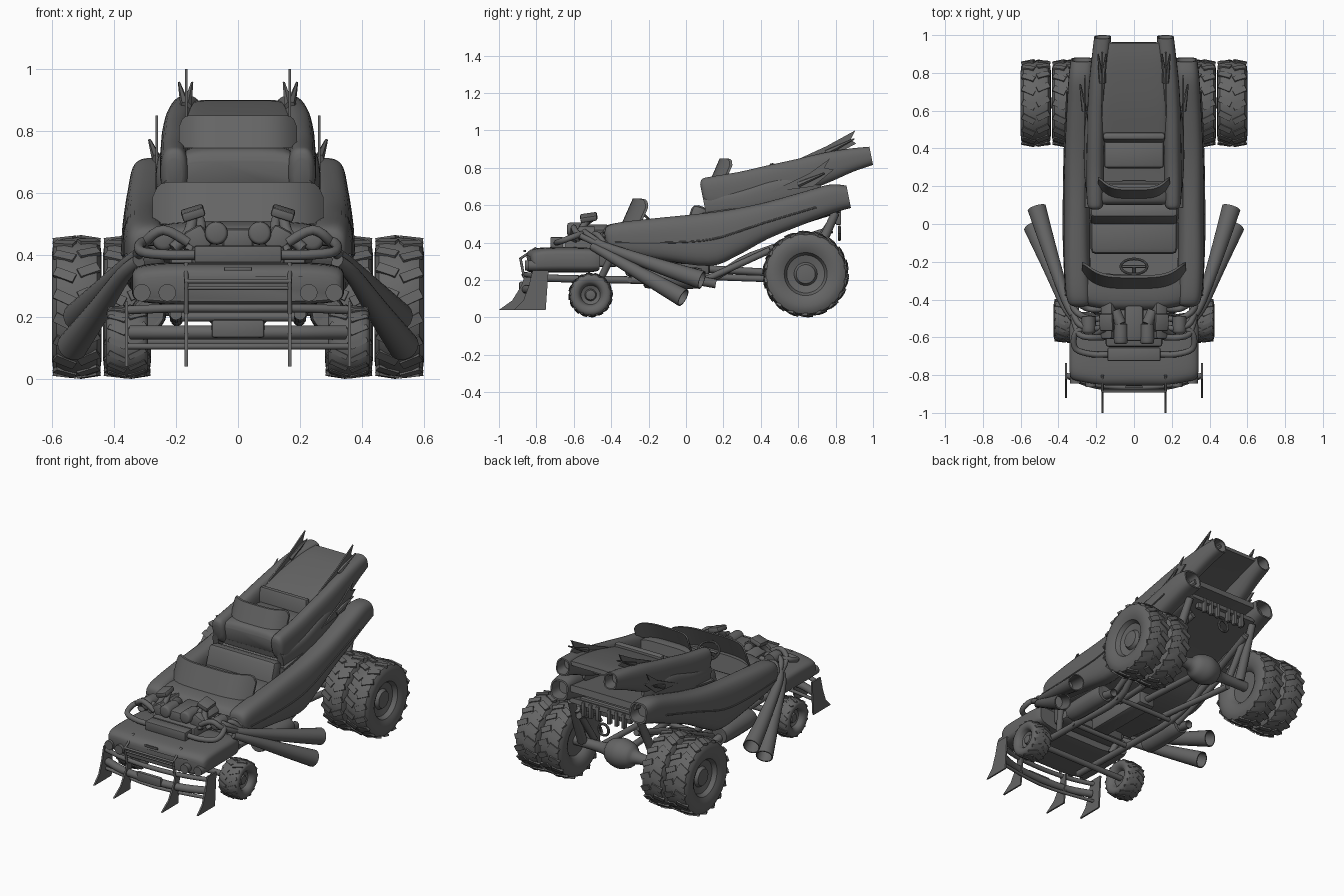
import bpy, bmesh, math
from mathutils import Vector, Matrix, Euler

grey = bpy.data.materials.new("dark grey")
grey.diffuse_color = (0.13, 0.13, 0.13, 1)


def part(name, *calls, mirror=False, angle=35):
    """Run (helper, args..., {options}) calls into one mesh object."""
    bm = bmesh.new()
    for c in calls:
        kw = c[-1] if isinstance(c[-1], dict) else {}
        c[0](bm, *(c[1:-1] if kw else c[1:]), **kw)
    bmesh.ops.recalc_face_normals(bm, faces=bm.faces[:])
    for f in bm.faces:
        f.smooth = True
    for e in bm.edges:
        e.smooth = len(e.link_faces) == 2 and e.calc_face_angle(0) < math.radians(angle)
    me = bpy.data.meshes.new(name)
    bm.to_mesh(me)
    bm.free()
    me.materials.append(grey)
    ob = bpy.data.objects.new(name, me)
    bpy.context.collection.objects.link(ob)
    if mirror:
        ob.modifiers.new("Mirror", 'MIRROR')
    return ob


def loft(bm, rings):
    vs = [[bm.verts.new(p) for p in r] for r in rings]
    n = len(vs[0])
    for a, b in zip(vs, vs[1:]):
        for i in range(n):
            bm.faces.new((a[i], a[(i + 1) % n], b[(i + 1) % n], b[i]))
    bm.faces.new(vs[0])
    bm.faces.new(vs[-1])


def spline(pts, k=4):
    P = [Vector(p) for p in pts]
    if len(P) < 3:
        return P
    Q = [P[0]] + P + [P[-1]]
    out = []
    for a, b, c, d in zip(Q, Q[1:], Q[2:], Q[3:]):
        for i in range(k):
            t = i / k
            out.append(b + (c - a) * (t * .5) + (a * 2 - b * 5 + c * 4 - d) * (t * t * .5)
                       + (b * 3 - a - c * 3 + d) * (t ** 3 * .5))
    return out + [P[-1]]


def tube(bm, pts, r, n=14, hollow=False):
    rs = r if isinstance(r, (list, tuple)) else [r] * len(pts)
    S = spline([(*p, q) for p, q in zip(pts, rs)])
    C = [Vector(s[:3]) for s in S]
    rings, u = [], None
    for i, s in enumerate(S):
        t = (C[min(i + 1, len(C) - 1)] - C[max(i - 1, 0)]).normalized()
        u = t.orthogonal() if u is None else u - t * u.dot(t)
        u.normalize()
        v = t.cross(u)
        circle = lambda c, q: [c + (u * math.cos(a) + v * math.sin(a)) * q
                               for a in (2 * math.pi * j / n for j in range(n))]
        rings.append(circle(C[i], s[3]))
    if hollow:
        rings += [circle(C[-1], s[3] * .88), circle(C[-1] - t * s[3] * 3, s[3] * .75)]
    loft(bm, rings)


def body(bm, stations, p=.8, n=28, k=.2, bow=0, hollow=False):
    """Rounded sections along y: (y, centre x, half width, bottom z, top z)."""
    sp = lambda c: math.copysign(abs(c) ** p, c)

    def ring(s, f=1, dy=0):
        y, x, w, z0, z1 = s
        out = []
        for j in range(n):
            a = 2 * math.pi * (j + .5) / n
            dx, dz = sp(math.cos(a)) * w * f, sp(math.sin(a)) * (z1 - z0) / 2 * f
            out.append((x + dx, y + dy - k * dz + bow * (x + dx) ** 2, (z0 + z1) / 2 + dz))
        return out
    S = spline(stations)
    rings = [ring(s) for s in S]
    if hollow:
        rings += [ring(S[-1], .84), ring(S[-1], .76, -.07)]
    loft(bm, rings)


def cube(bm, M, bev=0):
    vs = bmesh.ops.create_cube(bm, size=1, matrix=M)['verts']
    if bev:
        bmesh.ops.bevel(bm, geom=list({e for v in vs for e in v.link_edges}), offset=bev,
                        segments=2, profile=.5, affect='EDGES')


def box(bm, c, s, bev=0, rot=(0, 0, 0)):
    cube(bm, Matrix.Translation(c) @ Euler(rot).to_matrix().to_4x4() @ Matrix.Diagonal((*s, 1)), bev)


def plate(bm, x, poly, th=.01):
    loft(bm, [[(x + d, y, z) for y, z in poly] for d in (-th / 2, th / 2)])


def wheel(bm, x0, x1, y, z, R, lugs=18):
    w = x1 - x0
    prof = [(.25, .1), (.25, .42), (.12, .48), (.03, .6), (0, .74), (.02, .85), (.09, .93), (.25, .965), (.5, .975),
            (.75, .965), (.91, .93), (.98, .85), (1, .74), (.97, .6), (.9, .5), (.74, .44), (.68, .27), (.8, .22), (.82, .1)]
    loft(bm, [[(x0 + t * w, y + r * R * math.cos(a), z + r * R * math.sin(a))
               for a in (2 * math.pi * j / 40 for j in range(40))] for t, r in prof])
    for i in range(lugs):
        for s in (-1, 1):
            cube(bm, Matrix.Translation((x0 + w / 2, y, z))
                 @ Matrix.Rotation(2 * math.pi * (i + s * .12) / lugs, 4, 'X')
                 @ Matrix.Translation((s * w * .24, 0, R * .955)) @ Matrix.Rotation(s * .45, 4, 'Z')
                 @ Matrix.Rotation(s * .12, 4, 'Y') @ Matrix.Diagonal((w * .44, R * .14, R * .06, 1)))


def screen(bm, w, y0, z0, h, bow, lean):
    rings = []
    for i in range(-20, 21):
        t = i / 20
        y, q = y0 + bow * t ** 4, 1 - .35 * abs(t) ** 20
        rings.append([(w * t, y, z0), (w * t, y + lean * q, z0 + h * q),
                      (w * t, y + lean * q + .014, z0 + h * q), (w * t, y + .014, z0)])
    loft(bm, rings)


# Wheels and axles
part("rear_wheels", (wheel, .28, .435, .64, .232, .23), (wheel, .44, .60, .64, .232, .23), mirror=True)
part("front_wheels", (wheel, .29, .425, -.51, .12, .117, 16), mirror=True)
part("rear_axle", (tube, [(x, .64, .232) for x in (-.5, -.3, -.12, -.07, 0, .07, .12, .3, .5)],
                   [.03, .03, .035, .07, .09, .07, .035, .03, .03], 20))
part("front_axle", (tube, [(-.35, -.51, .12), (.35, -.51, .12)], .018))
part("drive_shaft", (tube, [(0, .6, .232), (0, .1, .26)], .02), (box, (0, -.1, .27), (.12, .45, .1), .02))

# Chassis rails, arms and mufflers
part("frame_rails", (tube, [(.2, -.75, .21), (.2, -.3, .2), (.2, .1, .2), (.24, .35, .33), (.2, .78, .47)], .02),
     (tube, [(.25, .1, .2), (.28, .45, .36)], .018), (tube, [(.15, .05, .22), (.2, .62, .2)], .018),
     (tube, [(.22, .6, .25), (.22, .77, .5)], .02), (tube, [(.26, .66, .25), (.24, .8, .56)], [.03, .022]),
     (tube, [(0, -.3, .2), (.22, -.3, .2)], .015), (tube, [(0, .1, .2), (.22, .1, .2)], .015),
     (tube, [(.2, -.45, .22), (.24, -.38, .36)], .02), mirror=True)
part("mufflers", (tube, [(.29, -.22, .21), (.29, -.2, .21), (.29, .06, .21), (.29, .08, .21)], [.03, .056, .056, .03]),
     (tube, [(.29, .05, .2), (.29, .16, .18)], .025, {'hollow': True}), mirror=True)

# Lower car body
part("lower_fenders", (body, [(-.43, .29, .04, .385, .45), (-.41, .29, .06, .35, .485), (-.34, .295, .068, .33, .508),
     (-.15, .302, .07, .305, .53), (.1, .302, .07, .275, .555), (.25, .301, .07, .33, .575), (.42, .296, .07, .42, .61),
     (.62, .288, .068, .50, .665), (.78, .28, .066, .56, .71), (.87, .275, .06, .585, .705)], .7, {'hollow': True}),
     mirror=True)
part("lower_floor", (body, [(-.38, 0, .29, .32, .35), (.1, 0, .29, .29, .32), (.42, 0, .28, .43, .46),
     (.82, 0, .24, .56, .59)], .3))
part("lower_cowl", (body, [(-.45, 0, .27, .38, .46), (-.42, 0, .29, .36, .49), (-.36, 0, .3, .34, .505),
     (-.29, 0, .27, .38, .51)], .5, {'bow': .4}))
part("lower_rear_deck", (body, [(.09, 0, .26, .53, .56), (.45, 0, .26, .58, .62), (.84, 0, .24, .64, .68)], .3))
part("side_trim", (tube, [(.36, -.38, .40), (.372, -.1, .40), (.372, .15, .42), (.367, .4, .5), (.354, .7, .59)], .005, 8),
     mirror=True)
part("lower_windshield", (screen, .275, -.345, .5, .135, .09, .06))
part("bench_seat", (box, (0, -.06, .44), (.46, .2, .1), .03), (box, (0, .05, .5), (.47, .09, .2), .03, (-.3, 0, 0)))
part("bulkhead", (box, (0, .1, .44), (.5, .02, .24)))
part("steering_wheel", (tube, [(.07 * math.cos(a), -.225 - .04 * math.sin(a), .55 + .04 * math.sin(a))
     for a in (i * math.pi / 6 for i in range(13))], .007, 8), (tube, [(0, -.3, .48), (0, -.225, .55)], .01),
     (tube, [(-.06, -.225, .55), (.06, -.225, .55)], .007))
part("rear_panel", (box, (0, .79, .56), (.36, .03, .08), .01), (tube, [(.035 * math.cos(a), .82, .45 + .035 * math.sin(a))
     for a in (i * math.pi / 5 for i in range(11))], .008, 8),
     *[(box, (x, .815, .54), (.022, .03, .09), .005) for x in (-.14, -.09, -.04, .04, .09, .14)])

# Upper car body, with skirts down to the lower one
part("upper_fenders", (body, [(.085, .205, .025, .62, .71), (.1, .205, .04, .595, .74), (.15, .205, .046, .58, .753),
     (.3, .205, .047, .595, .778), (.45, .203, .047, .625, .812), (.6, .2, .047, .665, .845), (.75, .19, .048, .722, .88),
     (.88, .177, .047, .778, .902), (.99, .166, .045, .815, .913)], .75, {'hollow': True}), mirror=True)
part("body_skirts", (body, [(.1, .225, .02, .54, .64), (.3, .235, .03, .56, .68), (.5, .232, .03, .6, .74),
     (.66, .22, .02, .64, .75), (.72, .205, .01, .68, .75)]), mirror=True)
part("upper_floor", (body, [(.12, 0, .2, .585, .62), (.45, 0, .2, .64, .67), (.7, 0, .18, .72, .74)], .3))
part("upper_cowl", (body, [(.11, 0, .2, .61, .70), (.13, 0, .2, .59, .735), (.18, 0, .19, .6, .752),
     (.22, 0, .18, .66, .75)], .5))
part("upper_deck", (body, [(.47, 0, .17, .77, .80), (.65, 0, .17, .81, .85), (.85, 0, .16, .855, .89),
     (.96, 0, .14, .875, .90)], .4))
part("upper_windshield", (screen, .19, .135, .745, .105, .07, .045))
part("upper_seat", (box, (0, .37, .69), (.32, .15, .1), .02), (box, (0, .455, .75), (.33, .04, .15), .015, (-.15, 0, 0)))

# Swallow-tailed fins
part("upper_fins", (plate, .167, [(.5, .8), (.75, .915), (.905, 1), (.88, .95), (.91, .93), (.8, .87)], .008),
     (tube, [(.17, .75, .88), (.19, .9, .955)], [.016, .004], 6),
     (tube, [(.165, .75, .88), (.148, .9, .955)], [.016, .004], 6), mirror=True)
part("lower_fins", (plate, .262, [(.45, .67), (.66, .77), (.77, .85), (.74, .80), (.79, .79), (.68, .70)], .008),
     (tube, [(.262, .6, .71), (.285, .74, .77)], [.016, .005], 6), mirror=True)

# Nose, lamps and bumper
part("nose", (body, [(-.86, 0, .32, .25, .33), (-.85, 0, .335, .243, .352), (-.81, 0, .342, .24, .37),
     (-.7, 0, .342, .24, .376), (-.55, 0, .34, .24, .374), (-.5, 0, .33, .245, .365)], .35, {'bow': .35, 'k': .05}))
part("headlamps", (tube, [(.31, -.845, .278), (.31, -.78, .278)], .028, {'n': 20}),
     (tube, [(.228, -.862, .278), (.228, -.8, .278)], .028, {'n': 20}), mirror=True)
part("hood_ornament", (box, (0, -.862, .355), (.09, .012, .012), .003))
part("bumper", (tube, [(-.345, -.8, .15), (-.2, -.85, .15), (0, -.865, .15), (.2, -.85, .15), (.345, -.8, .15)], .023),
     (tube, [(-.36, -.8, .222), (-.2, -.85, .228), (0, -.865, .228), (.2, -.85, .228), (.36, -.8, .222)], .014),
     (tube, [(-.36, -.8, .105), (0, -.85, .105), (.36, -.8, .105)], .01),
     (box, (0, -.88, .162), (.17, .025, .06), .01))
part("ram_blades", (plate, .167, [(-1, .04), (-.84, .04), (-.82, .23), (-.86, .23), (-.88, .17), (-.93, .09)]),
     (plate, .36, [(-.92, .04), (-.75, .04), (-.735, .25), (-.82, .25), (-.84, .17), (-.87, .09)]), mirror=True)
part("grille_guard", (tube, [(.167, -.865, .21), (.167, -.885, .315)], .007),
     (tube, [(0, -.885, .315), (.172, -.885, .315)], .007), (tube, [(0, -.88, .293), (.172, -.88, .293)], .006),
     (tube, [(.167, -.885, .315), (.167, -.8, .372)], .007), mirror=True)

# Engine with intakes, headers and intercooler
part("engine_block", (box, (0, -.53, .36), (.3, .24, .14), .015), (box, (0, -.52, .45), (.1, .2, .07), .015),
     (box, (0, -.42, .34), (.44, .12, .14), .02))
part("cylinder_heads", (box, (.13, -.51, .45), (.07, .2, .08), .015, (0, .5, 0)),
     (tube, [(.07, -.635, .47), (.07, -.62, .47), (.07, -.53, .47)], [.025, .037, .037], 18),
     (tube, [(.24, -.58, .45), (.24, -.565, .45), (.24, -.49, .45)], [.022, .037, .037], 18),
     (tube, [(.07, -.53, .47), (.1, -.46, .46)], .03), mirror=True)
part("intake_scoops", (box, (.145, -.52, .535), (.075, .09, .03), .008, (.15, .3, 0)),
     (tube, [(.145, -.52, .53), (.16, -.56, .47), (.21, -.58, .42)], .018),
     (tube, [(.13, -.5, .53), (.12, -.56, .48), (.16, -.6, .41)], .016), mirror=True)
part("intercooler", (box, (0, -.69, .402), (.28, .07, .055), .006))
part("charge_pipes", (tube, [(.13, -.69, .4), (.22, -.69, .4), (.31, -.66, .41), (.31, -.58, .44), (.24, -.54, .45)], .016),
     mirror=True)
part("headers", *[(tube, [(.16, y, .44), (.24, y, .48 - .02 * i), (.3, y + .03, .44), (.335, -.42, .37)], .016)
     for i, y in enumerate((-.6, -.55, -.5, -.45))], mirror=True)

# Flared side exhausts
part("side_exhausts",
     (tube, [(.32, -.48, .40), (.36, -.4, .365), (.44, -.16, .28), (.515, .085, .2)], [.022, .026, .038, .05],
      {'hollow': True, 'n': 20}),
     (tube, [(.32, -.5, .38), (.37, -.42, .335), (.45, -.22, .22), (.535, -.015, .105)], [.022, .026, .038, .05],
      {'hollow': True, 'n': 20}), mirror=True)
